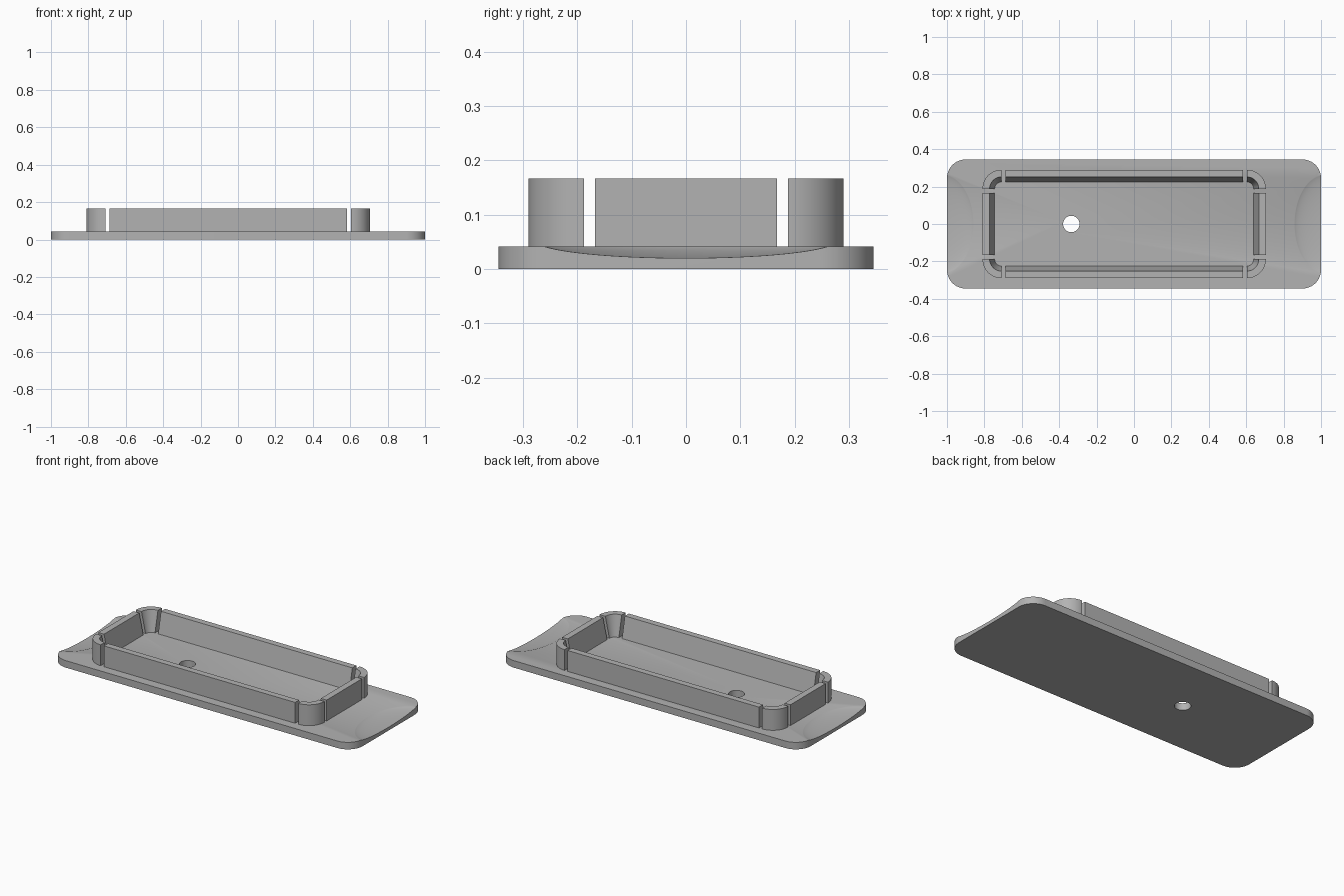
import bpy, bmesh
from math import sin, cos, pi, radians

cube = bpy.data.objects.get("Cube")
if cube:
    bpy.data.objects.remove(cube, do_unlink=True)

# Material
grey = bpy.data.materials.new("plain grey")
grey.use_nodes = True
colour = (0.45, 0.45, 0.45, 1)
grey.diffuse_color = colour
grey.node_tree.nodes["Principled BSDF"].inputs["Base Color"].default_value = colour

PLATE_TOP, RIM_TOP = 0.042, 0.167
LIP, FOOT = 0.038, 0.065          # wall thickness at the top and at the base


def activate(obj):
    bpy.ops.object.select_all(action="DESELECT")
    obj.select_set(True)
    bpy.context.view_layer.objects.active = obj


def smooth(obj):
    activate(obj)
    bpy.ops.object.shade_smooth_by_angle(angle=radians(30))


def loft(name, lower, upper, z0, z1):
    """Solid between two matching outlines."""
    bm = bmesh.new()
    a = [bm.verts.new((x, y, z0)) for x, y in lower]
    b = [bm.verts.new((x, y, z1)) for x, y in upper]
    bm.faces.new(a)
    bm.faces.new(b)
    n = len(a)
    for i in range(n):
        j = (i + 1) % n
        bm.faces.new((a[i], a[j], b[j], b[i]))
    bmesh.ops.recalc_face_normals(bm, faces=bm.faces)
    mesh = bpy.data.meshes.new(name)
    bm.to_mesh(mesh)
    bm.free()
    mesh.materials.append(grey)
    obj = bpy.data.objects.new(name, mesh)
    bpy.context.collection.objects.link(obj)
    return obj


def arc(cx, cy, r, start, sweep=pi / 2, steps=16):
    return [(cx + r * cos(start + sweep * i / steps),
             cy + r * sin(start + sweep * i / steps)) for i in range(steps + 1)]


def cut(obj, cutter):
    cutter.hide_render = True
    mod = obj.modifiers.new("cut", "BOOLEAN")
    mod.operation, mod.solver, mod.object = "DIFFERENCE", "EXACT", cutter
    activate(obj)
    bpy.ops.object.modifier_apply(modifier=mod.name)
    bpy.data.objects.remove(cutter, do_unlink=True)


# Base plate with rounded corners
outline = []
for k, (sx, sy) in enumerate([(1, 1), (-1, 1), (-1, -1), (1, -1)]):
    outline += arc(sx * 0.9, sy * 0.245, 0.1, k * pi / 2)
plate = loft("base_plate", outline, outline, 0, PLATE_TOP)

# Drilled hole
ring = arc(-0.335, 0, 0.044, 0, 2 * pi, 40)[:-1]
cut(plate, loft("hole_cutter", ring, ring, -0.1, 0.1))

# Shallow finger scoops at both ends
for side in (-1, 1):
    bpy.ops.mesh.primitive_uv_sphere_add(segments=96, ring_count=48, location=(side * 1.02, 0, 0.053))
    scoop = bpy.context.object
    scoop.name = "scoop_cutter"
    scoop.scale = (0.173, 0.28, 0.033)
    scoop.data.materials.append(grey)
    bpy.context.view_layer.update()
    cut(plate, scoop)
smooth(plate)

# Rim: outer bounds, corner radius and slot between pieces
X0, X1, Y, R, GAP = -0.81, 0.705, 0.29, 0.102, 0.021


def wall(name, along_x, edge, inward, lo, hi):
    """Straight wall, vertical outside and sloping inside."""
    def section(t):
        pts = [(lo, edge), (hi, edge), (hi, edge + inward * t), (lo, edge + inward * t)]
        return pts if along_x else [(y, x) for x, y in pts]
    loft(name, section(FOOT), section(LIP), PLATE_TOP, RIM_TOP)


for name, s in (("front", -1), ("back", 1)):
    wall(name + "_wall", True, s * Y, -s, X0 + R + GAP, X1 - R - GAP)
for name, edge, inward in (("right", X0, 1), ("left", X1, -1)):
    wall(name + "_wall", False, edge, inward, -Y + R + GAP, Y - R - GAP)

# Rounded corner posts
corners = [("back_left", X1 - R, Y - R), ("back_right", X0 + R, Y - R),
           ("front_right", X0 + R, R - Y), ("front_left", X1 - R, R - Y)]
for k, (name, cx, cy) in enumerate(corners):
    start = k * pi / 2
    outer = arc(cx, cy, R, start)
    lower = outer + arc(cx, cy, R - FOOT, start)[::-1]
    upper = outer + arc(cx, cy, R - LIP, start)[::-1]
    smooth(loft(name + "_corner", lower, upper, PLATE_TOP, RIM_TOP))
